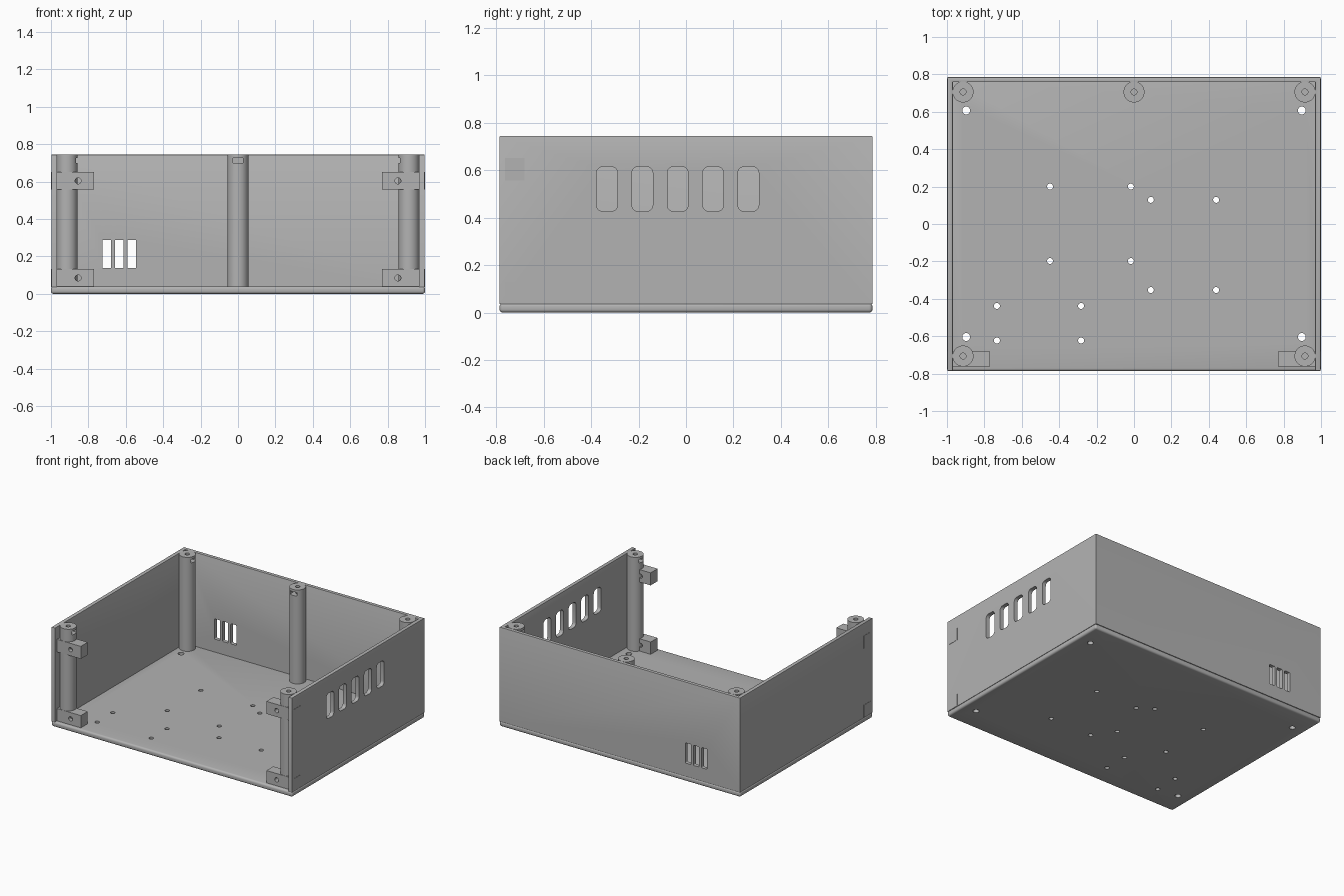
import bpy, bmesh, math
from mathutils import Matrix, Vector

cube = bpy.data.objects.get("Cube")
if cube:
    bpy.data.objects.remove(cube, do_unlink=True)

W, D, H = 1.0, 0.786, 0.745   # half width, half depth, full height
FLOOR, WALL = 0.04, 0.032     # floor top, wall thickness
POST_X, POST_Y, POST_R = 0.914, 0.706, 0.056

grey = bpy.data.materials.new("plastic_grey")
grey.use_nodes = True
colour = (0.45, 0.45, 0.45, 1)
grey.diffuse_color = colour
grey.node_tree.nodes["Principled BSDF"].inputs["Base Color"].default_value = colour


def add_box(bm, lo, hi):
    lo, hi = Vector(lo), Vector(hi)
    size = Matrix.Diagonal((*(hi - lo), 1))
    return bmesh.ops.create_cube(bm, size=1, matrix=Matrix.Translation((lo + hi) / 2) @ size)["verts"]


def add_slot(bm, lo, hi, axis, radius):
    """Box whose edges along one axis are rounded."""
    verts = add_box(bm, lo, hi)
    edges = {e for v in verts for e in v.link_edges
             if abs((e.verts[0].co - e.verts[1].co).normalized()[axis]) > 0.9}
    bmesh.ops.bevel(bm, geom=list(edges), offset=radius, segments=5, profile=0.5, affect='EDGES')


def add_rod(bm, centre, radius, length, rot=None, sides=32):
    bmesh.ops.create_cone(bm, cap_ends=True, segments=sides, radius1=radius, radius2=radius,
                          depth=length, matrix=Matrix.Translation(centre) @ (rot or Matrix()))


def make(name, bm):
    mesh = bpy.data.meshes.new(name)
    bm.to_mesh(mesh)
    bm.free()
    obj = bpy.data.objects.new(name, mesh)
    bpy.context.collection.objects.link(obj)
    mesh.materials.append(grey)
    return obj


def cut(obj, *cutter_meshes):
    """Subtract each cutter, bake the result and remove the cutters."""
    cutters = [make("cutter", bm) for bm in cutter_meshes]
    for c in cutters:
        mod = obj.modifiers.new("cut", 'BOOLEAN')
        mod.operation, mod.solver, mod.object = 'DIFFERENCE', 'EXACT', c
    deps = bpy.context.evaluated_depsgraph_get()
    baked = bpy.data.meshes.new_from_object(obj.evaluated_get(deps))
    obj.modifiers.clear()
    obj.data = baked
    for c in cutters:
        bpy.data.objects.remove(c, do_unlink=True)


def smooth(obj):
    bpy.ops.object.select_all(action='DESELECT')
    obj.select_set(True)
    bpy.context.view_layer.objects.active = obj
    bpy.ops.object.shade_smooth_by_angle(angle=math.radians(35))


# Floor plate with rounded rim and mounting holes
bm = bmesh.new()
add_box(bm, (-W, -D, 0), (W, D, FLOOR))
bmesh.ops.bevel(bm, geom=bm.edges[:], offset=0.014, segments=4, profile=0.5, affect='EDGES')
floor = make("floor_plate", bm)
holes = bmesh.new()
hole_groups = [  # x pair, y pair, radius
    ((-0.897, 0.897), (-0.604, 0.607), 0.021),
    ((-0.449, -0.017), (-0.198, 0.2), 0.016),
    ((0.09, 0.439), (-0.353, 0.129), 0.016),
    ((-0.733, -0.283), (-0.623, -0.438), 0.016),
]
for xs, ys, r in hole_groups:
    for x in xs:
        for y in ys:
            add_rod(holes, (x, y, FLOOR / 2), r, 0.2, sides=24)
cut(floor, holes)
smooth(floor)

# Three walls, open at the front, with softened top edges
bm = bmesh.new()
o, i = W - 0.002, W - WALL
outline = [(-o, -D), (-i, -D), (-i, D - 0.028), (i, D - 0.028), (i, -D), (o, -D), (o, D), (-o, D)]
face = bm.faces.new([bm.verts.new((x, y, FLOOR - 0.003)) for x, y in outline])
up = bmesh.ops.extrude_face_region(bm, geom=[face])["geom"]
bmesh.ops.translate(bm, verts=[g for g in up if isinstance(g, bmesh.types.BMVert)],
                    vec=(0, 0, H - FLOOR + 0.003))
bmesh.ops.recalc_face_normals(bm, faces=bm.faces[:])
top = [e for e in bm.edges if all(v.co.z > H - 0.001 for v in e.verts)]
bmesh.ops.bevel(bm, geom=top, offset=0.005, segments=2, profile=0.5, affect='EDGES')
walls = make("walls", bm)
vents = bmesh.new()
for k in range(5):      # right side vents
    y = -0.333 + 0.149 * k
    add_slot(vents, (0.9, y - 0.044, 0.427), (1.1, y + 0.044, 0.615), 0, 0.026)
for k in range(3):      # back vents
    x = -0.702 + 0.067 * k
    add_slot(vents, (x - 0.023, 0.7, 0.137), (x + 0.023, 0.9, 0.289), 1, 0.006)
cut(walls, vents)
smooth(walls)


# Screw posts with a bore and a nut slot facing inward
def post(name, x, y, facing):
    bm = bmesh.new()
    add_rod(bm, (x, y, (H + FLOOR) / 2 - 0.002), POST_R, H - FLOOR + 0.004, sides=48)
    obj = make(name, bm)
    bore, nut = bmesh.new(), bmesh.new()
    add_rod(bore, (x, y, H - 0.05), 0.016, 0.2, sides=24)
    verts = add_box(nut, (-0.03, -0.028, H - 0.045), (0.1, 0.028, H - 0.018))
    bmesh.ops.transform(nut, verts=verts,
                        matrix=Matrix.Translation((x, y, 0)) @ Matrix.Rotation(facing, 4, 'Z'))
    cut(obj, bore, nut)
    smooth(obj)


post("back_middle_post", 0, POST_Y, -math.pi / 2)
for side, s in (("left", 1), ("right", -1)):
    facing = math.pi if s > 0 else 0
    post("back_%s_post" % side, s * POST_X, POST_Y, facing)
    post("front_%s_post" % side, s * POST_X, -POST_Y, facing)

    # Front panel brackets, passing through the side wall
    for level, z in (("lower", FLOOR - 0.002), ("upper", 0.557)):
        bm = bmesh.new()
        xs = sorted((s * W, s * 0.77))
        add_box(bm, (xs[0], -0.763, z), (xs[1], -0.681, z + 0.094))
        bracket = make("%s_%s_bracket" % (level, side), bm)
        hole = bmesh.new()
        add_rod(hole, (s * 0.855, -0.72, z + 0.047), 0.016, 0.2,
                Matrix.Rotation(math.pi / 2, 4, 'X'), 24)
        cut(bracket, hole)
        smooth(bracket)
